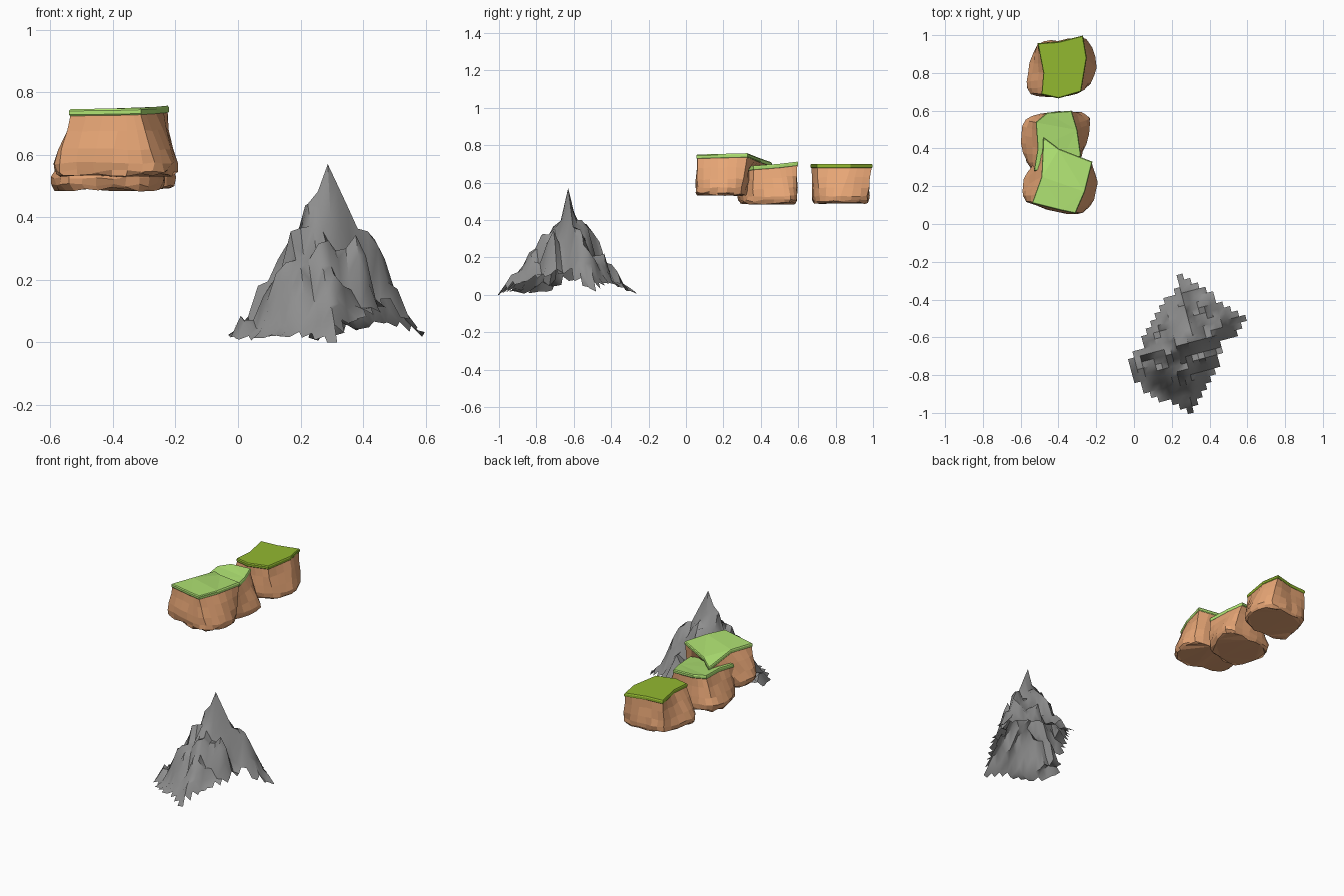
import bpy, bmesh, math, random
from mathutils import Vector, Matrix, geometry, noise

random.seed(4)
cube = bpy.data.objects.get("Cube")
if cube:
    bpy.data.objects.remove(cube)


def material(name, rgb):
    mat = bpy.data.materials.new(name)
    mat.use_nodes = True
    mat.diffuse_color = (*rgb, 1)
    mat.node_tree.nodes["Principled BSDF"].inputs["Base Color"].default_value = (*rgb, 1)
    return mat


STONE = material("grey stone", (0.27, 0.27, 0.27))
EARTH = material("brown earth", (0.80, 0.38, 0.18))
LIGHT_GRASS = material("light grass", (0.43, 0.76, 0.17))
DARK_GRASS = material("dark grass", (0.29, 0.48, 0.03))


def finish(bm, name, mat, smooth_angle=None):
    mesh = bpy.data.meshes.new(name)
    bm.to_mesh(mesh)
    bm.free()
    mesh.materials.append(mat)
    obj = bpy.data.objects.new(name, mesh)
    bpy.context.collection.objects.link(obj)
    if smooth_angle:
        bpy.ops.object.select_all(action="DESELECT")
        obj.select_set(True)
        bpy.context.view_layer.objects.active = obj
        bpy.ops.object.shade_smooth_by_angle(angle=smooth_angle)


def loft(rings):
    """Closed solid through rings of equal point count, listed from bottom to top."""
    bm = bmesh.new()
    loops = [[bm.verts.new(p) for p in ring] for ring in rings]
    n = len(loops[0])
    for low, high in zip(loops, loops[1:]):
        for i in range(n):
            j = (i + 1) % n
            bm.faces.new((low[i], low[j], high[j], high[i]))
    ends = [bm.faces.new(loops[0][::-1]), bm.faces.new(loops[-1])]
    bmesh.ops.triangulate(bm, faces=ends)
    bmesh.ops.recalc_face_normals(bm, faces=bm.faces)
    return bm


def subdivide(points, parts, roundness):
    """Split each side; roundness bends the sides through the points."""
    result = []
    n = len(points)
    for i, b in enumerate(points):
        a, c, d = points[i - 1], points[(i + 1) % n], points[(i + 2) % n]
        for k in range(parts):
            t = k / parts
            bulge = (b + c - a - d) * t * (1 - t) / 4
            result.append(b.lerp(c, t) + bulge * roundness)
    return result


def grass_block(name, cap, base, floor, back, grass):
    """Flared earth block under a thin slab of grass; back limits the earth under the slab."""
    cap = [Vector(p) for p in cap]
    base = [Vector((x, y, floor)) for x, y in base]
    centre = sum(cap, Vector()) / len(cap)

    def shrink(points, factor, drop):
        return [Vector((*centre.xy.lerp(p.xy, factor), p.z - drop)) for p in points]

    # grass slab with a chamfered rim
    slab = loft([shrink(cap, 0.98, 0.022), shrink(cap, 1, 0.018),
                 shrink(cap, 1, 0.006), shrink(cap, 0.97, 0)])
    finish(slab, name + "_grass", grass)

    # earth body: pinched below the slab, widest just above the floor
    top = subdivide(shrink(cap, 0.97, 0.018), 3, 0)
    bottom = subdivide(base, 3, 1)
    rings = []
    for level, spread, jitter in ((0, 0.92, 0.007), (0.07, 0.98, 0.006), (0.2, 1, 0.004),
                                  (0.42, 0.75, 0.004), (0.72, 0.36, 0.003), (1, 0, 0)):
        ring = []
        for low, high in zip(bottom, top):
            p = high.lerp(low, spread) if level > 0.1 else centre.lerp(low, spread)
            p.z = floor + level * (high.z - floor)
            if level < 1:
                p.y = min(p.y, back)
            ring.append(p + Vector([random.uniform(-jitter, jitter) for _ in range(3)]))
        rings.append(ring)
    finish(loft(rings), name + "_earth", EARTH)


# three floating blocks, outlines counter-clockwise from the front left
grass_block(
    "front_block",
    [(-.54, .11, .746), (-.38, .07, .748), (-.31, .055, .75), (-.26, .17, .753),
     (-.22, .33, .757), (-.40, .40, .73), (-.48, .46, .71), (-.49, .25, .745)],
    [(-.57, .12), (-.40, .06), (-.27, .06), (-.20, .17),
     (-.22, .30), (-.38, .33), (-.54, .30), (-.585, .20)],
    .535, .335, LIGHT_GRASS)
grass_block(
    "middle_block",
    [(-.53, .28, .68), (-.40, .30, .68), (-.28, .36, .69), (-.30, .50, .70),
     (-.33, .60, .712), (-.46, .59, .71), (-.52, .54, .70), (-.51, .40, .69)],
    [(-.54, .29), (-.40, .29), (-.28, .36), (-.23, .53),
     (-.28, .59), (-.45, .59), (-.57, .55), (-.595, .43)],
    .49, .595, LIGHT_GRASS)
grass_block(
    "back_block",
    [(-.49, .685, .70), (-.40, .665, .70), (-.28, .70, .70), (-.25, .88, .70),
     (-.27, .998, .70), (-.40, .965, .70), (-.51, .957, .70), (-.48, .80, .70)],
    [(-.55, .69), (-.40, .675), (-.26, .71), (-.20, .83),
     (-.25, .97), (-.40, .97), (-.51, .95), (-.56, .80)],
    .49, .985, DARK_GRASS)

# mountain: open jagged sheet on a turned grid, trimmed to its footprint
PEAK = Vector((.287, -.63))
HEIGHT = .57
REACH = .36
CELL = .033
FOOTPRINT = [Vector(p) for p in (
    (.24, -.27), (.40, -.36), (.43, -.42), (.59, -.48), (.55, -.58), (.46, -.64),
    (.45, -.77), (.37, -.86), (.31, -1.005), (.19, -.95), (.06, -.88), (-.01, -.82),
    (-.03, -.72), (.03, -.66), (.10, -.51), (.16, -.42), (.21, -.36))]
PROFILE = [(0, 1), (.15, .79), (.35, .65), (.55, .48), (.72, .27), (.87, .12), (1, 0), (9, 0)]
TURN = Matrix.Rotation(math.radians(15), 2)
SPAN = 14
CRAGS = [[random.uniform(-1, .75) for _ in range(SPAN * 2)] for _ in range(SPAN * 2)]


def rim_distance(direction):
    best = 0
    for a, b in zip(FOOTPRINT, FOOTPRINT[1:] + FOOTPRINT[:1]):
        hit = geometry.intersect_line_line_2d(PEAK, PEAK + direction, a, b)
        if hit:
            best = max(best, (hit - PEAK).length)
    return best or REACH


def relative_distance(offset):
    if offset.length < CELL / 4:
        return 0, REACH
    rim = rim_distance(offset.normalized())
    return offset.length / rim, rim


def falloff(t):
    for (t0, v0), (t1, v1) in zip(PROFILE, PROFILE[1:]):
        if t <= t1:
            return v0 + (v1 - v0) * (t - t0) / (t1 - t0)
    return 0


def mountain_height(i, j):
    """Cone between peak and rim, hollowed front and back and broken by blocky crags."""
    grid = Vector((i, j)) * CELL
    offset = TURN @ grid
    t, rim = relative_distance(offset)
    edge = max(0, .22 * (1 - rim / REACH))
    hollow = 1 - 1.1 * t * max(0, 1 - t) * (offset.y / max(offset.length, CELL)) ** 2
    swell = .03 * noise.noise(Vector((grid.x, grid.y, 0)) * 14)
    crag = .055 * CRAGS[(i + SPAN) // 2][(j + SPAN) // 2] + .04 * CRAGS[i][j]
    rough = min(1, 5 * t * max(0, 1.02 - t))
    return max(0, edge + (HEIGHT - edge) * falloff(t) * hollow + (swell + crag) * rough)


bm = bmesh.new()
corners = {}


def corner(i, j):
    if (i, j) not in corners:
        place = PEAK + TURN @ (Vector((i, j)) * CELL)
        corners[i, j] = bm.verts.new((*place, mountain_height(i, j)))
    return corners[i, j]


for i in range(-SPAN, SPAN):
    for j in range(-SPAN, SPAN):
        middle = TURN @ (Vector((i + .5, j + .5)) * CELL)
        if relative_distance(middle)[0] < 1:
            bm.faces.new([corner(i + a, j + b) for a, b in ((0, 0), (1, 0), (1, 1), (0, 1))])
finish(bm, "mountain", STONE, math.radians(40))
